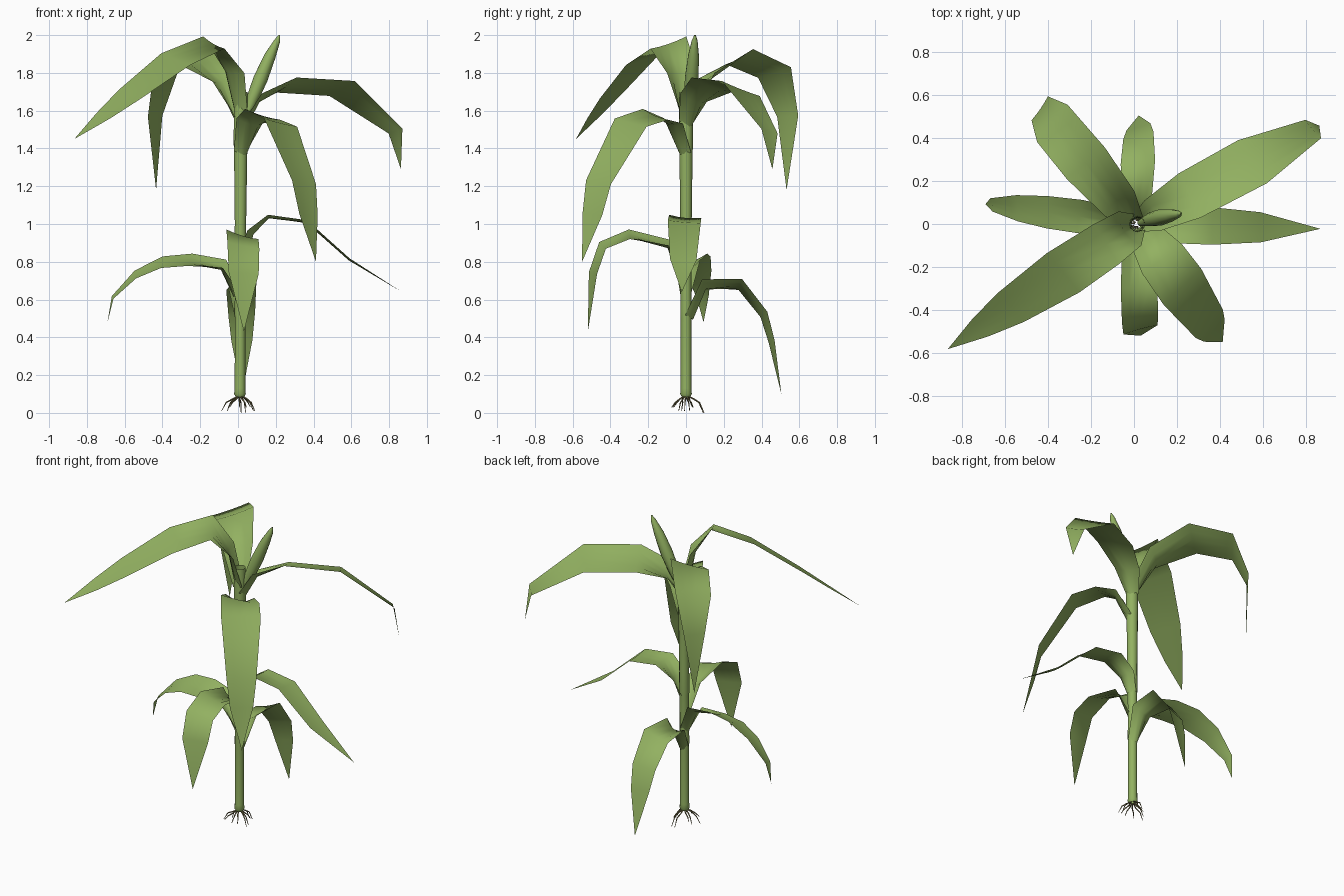
import bpy, bmesh, math, random
from mathutils import Vector

random.seed(4)


def material(name, rgb):
    m = bpy.data.materials.new(name)
    m.diffuse_color = (*rgb, 1)
    return m


GREEN = material("leaf green", (0.29, 0.44, 0.12))
BROWN = material("root brown", (0.20, 0.17, 0.07))


def finish(bm, name, mat):
    me = bpy.data.meshes.new(name)
    bm.to_mesh(me)
    bm.free()
    me.materials.append(mat)
    for p in me.polygons:
        p.use_smooth = True
    ob = bpy.data.objects.new(name, me)
    bpy.context.collection.objects.link(ob)
    return ob


def tube(bm, path, sides):
    """Open tube through (point, radius) stations."""
    rings = []
    for i, (p, r) in enumerate(path):
        a, b = Vector(path[max(i - 1, 0)][0]), Vector(path[min(i + 1, len(path) - 1)][0])
        q = Vector((0, 0, 1)).rotation_difference(b - a)
        rings.append([bm.verts.new(Vector(p) + q @ Vector((r * math.cos(t), r * math.sin(t), 0)))
                      for t in (2 * math.pi * k / sides for k in range(sides))])
    for lo, hi in zip(rings, rings[1:]):
        for k in range(sides):
            j = (k + 1) % sides
            bm.faces.new((lo[k], lo[j], hi[j], hi[k]))


def leaf(name, azimuth, roll, stations):
    """Ribbon along (reach, height, half width); cupped around the stem at its base."""
    a = math.radians(azimuth)
    out, side = Vector((math.cos(a), math.sin(a), 0)), Vector((-math.sin(a), math.cos(a), 0))
    up = Vector((0, 0, 1))
    cups = [0.045, 0.035, 0.008] + [0.004] * 10
    bm = bmesh.new()
    rows = []
    for i, (r, z, w) in enumerate(stations):
        p, q = stations[max(i - 1, 0)], stations[min(i + 1, len(stations) - 1)]
        t = Vector((q[0] - p[0], q[1] - p[1])).normalized()
        n = up * t.x - out * t.y
        c = Vector((0.013, 0, 0)) + out * r + up * z
        if w == 0:
            rows.append([bm.verts.new(c)] * 5)
            continue
        tilt = up * max(t.x, 0) - out * t.y * (0 if i < 2 else 0.8)
        rows.append([bm.verts.new(c + side * w * u + n * cups[i] * (u * u - 0.3) + tilt * roll * w * u)
                     for u in (-1, -0.5, 0, 0.5, 1)])
    for lo, hi in zip(rows, rows[1:]):
        for k in range(4):
            vs = list(dict.fromkeys((lo[k + 1], lo[k], hi[k], hi[k + 1])))
            bm.faces.new(vs)
    return finish(bm, name, GREEN)


# Hollow stem with slight swellings at the leaf joints
bm = bmesh.new()
stem = [(0.085, 0.022), (0.1, 0.031), (0.13, 0.028), (0.5, 0.028), (0.54, 0.030), (0.64, 0.028),
        (0.85, 0.029), (0.88, 0.032), (1.0, 0.030), (1.38, 0.035), (1.42, 0.037), (1.6, 0.037),
        (1.70, 0.034)]
tube(bm, [((0.010 + 0.003 * z, 0, z), r) for z, r in stem], 12)
finish(bm, "stem", GREEN)

# Rolled young leaf at the top
bm = bmesh.new()
tube(bm, [((0.03, 0.005, 1.54), 0.015), ((0.075, 0.02, 1.66), 0.032), ((0.12, 0.03, 1.77), 0.038),
          ((0.17, 0.04, 1.89), 0.03), ((0.208, 0.046, 1.97), 0.016), ((0.22, 0.048, 2.0), 0.004)], 10)
finish(bm, "rolled_leaf", GREEN)

# Leaves, lowest to highest
leaf("back_low_leaf", 89, -0.4, [(0.025, 0.5, 0.03), (0.1, 0.665, 0.065), (0.285, 0.675, 0.08),
                                 (0.41, 0.52, 0.07), (0.45, 0.38, 0.055), (0.505, 0.1, 0)])
leaf("left_low_leaf", 172.5, -0.42, [(0.025, 0.62, 0.03), (0.1, 0.77, 0.065), (0.27, 0.805, 0.078),
                                     (0.42, 0.795, 0.075), (0.56, 0.73, 0.06), (0.68, 0.61, 0.03),
                                     (0.71, 0.48, 0)])
leaf("front_low_leaf", -88, -0.3, [(0.025, 0.70, 0.03), (0.09, 0.88, 0.07), (0.3, 0.94, 0.085),
                                   (0.44, 0.885, 0.085), (0.49, 0.74, 0.08), (0.52, 0.43, 0)])
leaf("right_low_leaf", -1.5, -0.1, [(0.025, 0.84, 0.03), (0.06, 0.95, 0.065), (0.15, 1.035, 0.085),
                                    (0.35, 1.01, 0.087), (0.575, 0.81, 0.07), (0.855, 0.64, 0)])
leaf("front_right_leaf", -54, -0.25, [(0.025, 1.37, 0.04), (0.1, 1.53, 0.085), (0.2, 1.575, 0.115),
                                      (0.36, 1.535, 0.12), (0.57, 1.22, 0.09), (0.61, 1.05, 0.07),
                                      (0.68, 0.8, 0)])
leaf("back_right_leaf", 28.3, -0.35, [(0.025, 1.52, 0.04), (0.1, 1.65, 0.08), (0.28, 1.73, 0.115),
                                      (0.61, 1.715, 0.12), (0.93, 1.49, 0.055), (0.965, 1.29, 0)])
leaf("back_left_leaf", 130, -0.35, [(0.025, 1.56, 0.04), (0.14, 1.76, 0.09), (0.37, 1.88, 0.115),
                                    (0.61, 1.8, 0.11), (0.70, 1.57, 0.065), (0.695, 1.18, 0)])
leaf("front_left_leaf", 213.5, -0.3, [(0.015, 1.58, 0.045), (0.06, 1.80, 0.095), (0.17, 1.955, 0.11),
                                      (0.41, 1.87, 0.118), (0.7, 1.685, 0.09), (0.87, 1.57, 0.055),
                                      (1.055, 1.45, 0)])

# Arching prop roots
bm = bmesh.new()
for k in range(11):
    a = 2 * math.pi * k / 11 + random.uniform(-0.2, 0.2)
    s = random.uniform(0.065, 0.105)
    foot = random.choice((0.0, 0.01, 0.03))
    b = a + random.uniform(-0.25, 0.25)
    tube(bm, [((0.013 + f * s * math.cos(d), f * s * math.sin(d), z), r)
              for f, z, r, d in ((0.15, 0.088, 0.004, a), (0.45, 0.073, 0.004, a),
                                 (0.75, 0.055, 0.0035, b), (1, foot, 0.0015, b))], 5)
finish(bm, "roots", BROWN)
